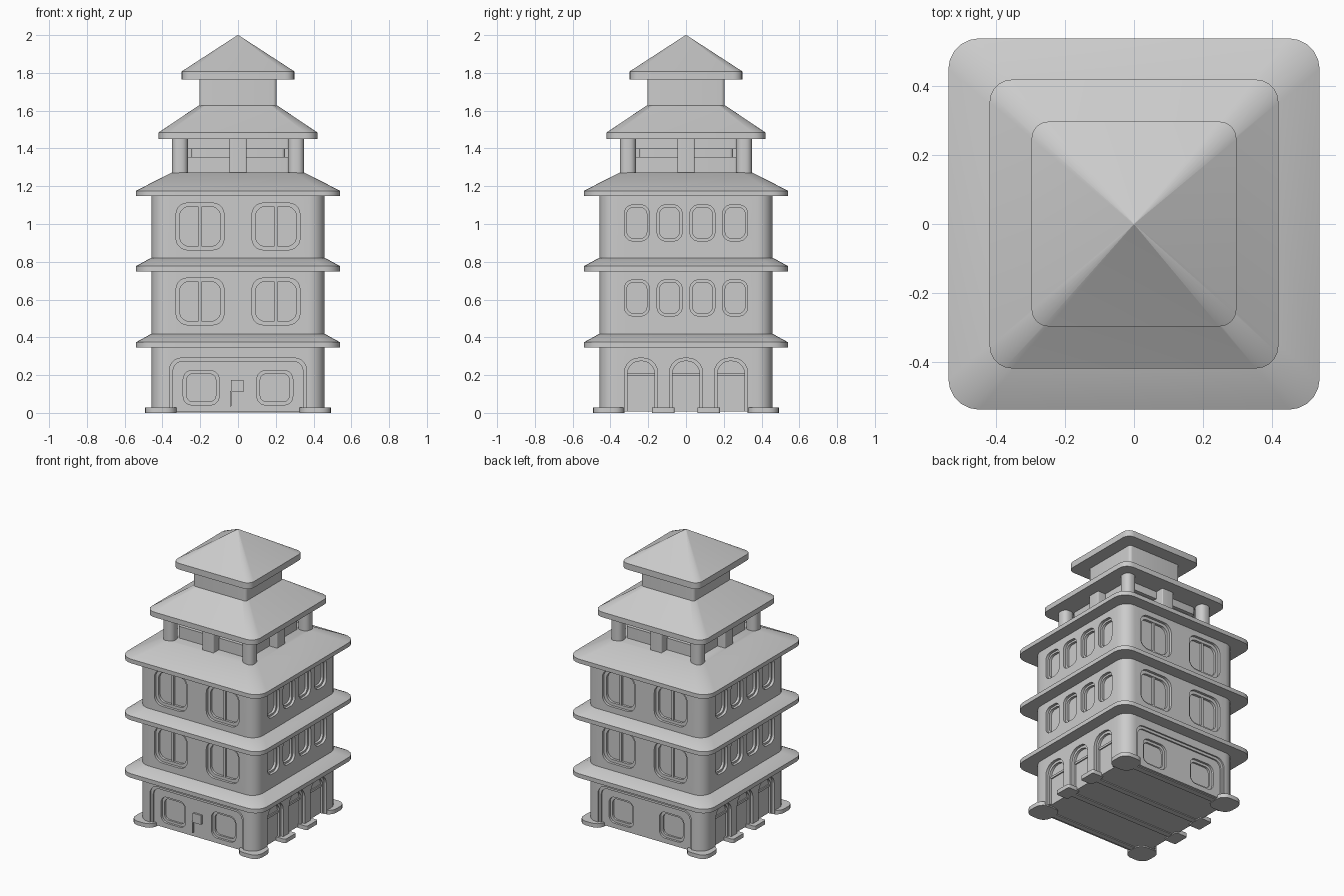
import bpy, bmesh, math
from mathutils import Matrix, Vector

cube = bpy.data.objects.get("Cube")
if cube:
    bpy.data.objects.remove(cube)

stone = bpy.data.materials.new("grey_stone")
stone.use_nodes = True
GREY = (0.6, 0.6, 0.6, 1)
stone.diffuse_color = GREY
stone.node_tree.nodes["Principled BSDF"].inputs["Base Color"].default_value = GREY
parts = []
WALL = 0.457


def finish(name, bm):
    bmesh.ops.recalc_face_normals(bm, faces=bm.faces)
    mesh = bpy.data.meshes.new(name)
    bm.to_mesh(mesh)
    bm.free()
    mesh.materials.append(stone)
    obj = bpy.data.objects.new(name, mesh)
    bpy.context.collection.objects.link(obj)
    parts.append(obj)
    return obj


def outline(u0, u1, v0, v1, r, n=5):
    """Points of a rounded rectangle, counter-clockwise."""
    corners = [(u1 - r, v1 - r), (u0 + r, v1 - r), (u0 + r, v0 + r), (u1 - r, v0 + r)]
    pts = []
    for q, (cu, cv) in enumerate(corners):
        for i in range(n + 1):
            a = (q + i / n) * math.pi / 2
            pts.append((cu + r * math.cos(a), cv + r * math.sin(a)))
    return pts


def skin(bm, rings):
    """Join rings of points into a closed solid."""
    loops = [[bm.verts.new(p) for p in ring] for ring in rings]
    for a, b in zip(loops, loops[1:]):
        for i in range(len(a)):
            j = (i + 1) % len(a)
            bm.faces.new((a[i], a[j], b[j], b[i]))
    bm.faces.new(loops[0][::-1])
    bm.faces.new(loops[-1])


def tier(name, sections):
    """Square solid with rounded corners from (half width, height, radius)."""
    bm = bmesh.new()
    skin(bm, [[(x, y, z) for x, y in outline(-h, h, -h, h, r)] for h, z, r in sections])
    return finish(name, bm)


def pane(bm, side, u, z, r, near, far):
    """Rounded panel on one side; side 0 is front, then quarter turns."""
    turn = Matrix.Rotation(side * math.pi / 2, 3, 'Z')
    skin(bm, [[turn @ Vector((a, -d, b)) for a, b in outline(*u, *z, r)]
              for d in (near, far)])


def block(name, x, y, z, r=0.004, turns=(0,)):
    """Upright rounded block, repeated by quarter turns."""
    bm = bmesh.new()
    for t in turns:
        turn = Matrix.Rotation(t * math.pi / 2, 3, 'Z')
        skin(bm, [[turn @ Vector((a, b, h)) for a, b in outline(*x, *y, r)] for h in z])
    return finish(name, bm)


# Main walls
body = tier("main_walls", [(WALL, 0.008, 0.08), (WALL, 1.2, 0.08)])

# Recesses in steps, from shallow to deep
steps = [bmesh.new() for _ in range(4)]


def recess(level, side, u, z, r, inset, depths):
    for k, d in enumerate(depths):
        e = inset * k
        pane(steps[level + k], side, (u[0] + e, u[1] - e), (z[0] + e, z[1] - e),
             r - e * 0.6, WALL - d, 0.6)


mullions = bmesh.new()
lintels = bmesh.new()
for side in (0, 2):
    for s in (-1, 1):
        c = 0.201 * s
        for z in (0.466, 0.863):
            recess(0, side, (c - 0.127, c + 0.127), (z, z + 0.248), 0.06, 0.02, (0.018, 0.035))
            pane(mullions, side, (c - 0.007, c + 0.007), (z + 0.015, z + 0.233), 0.003, 0.40, 0.437)
        c = 0.195 * s
        recess(2, side, (c - 0.095, c + 0.095), (0.042, 0.224), 0.045, 0.017, (0.035, 0.048))
    recess(0, side, (-0.362, 0.362), (-0.2, 0.29), 0.06, 0.018, (0.01, 0.02))
for side in (1, 3):
    for c in (-0.26, -0.087, 0.087, 0.26):
        for z in (0.513, 0.91):
            recess(0, side, (c - 0.066, c + 0.066), (z, z + 0.191), 0.045, 0.013, (0.018, 0.035))
    for c in (-0.238, 0, 0.238):
        recess(0, side, (c - 0.087, c + 0.087), (-0.2, 0.29), 0.075, 0.016, (0.018, 0.035))
        pane(lintels, side, (c - 0.072, c + 0.072), (0.195, 0.21), 0.003, 0.40, 0.43)

for bm in steps:
    cutter = finish("recess_cutter", bm)
    cutter.hide_render = True
    mod = body.modifiers.new("recess", 'BOOLEAN')
    mod.operation = 'DIFFERENCE'
    mod.solver = 'EXACT'
    mod.object = cutter
    bpy.context.view_layer.objects.active = body
    bpy.ops.object.modifier_apply(modifier=mod.name)
    parts.remove(cutter)
    bpy.data.objects.remove(cutter)
finish("window_mullions", mullions)
finish("arch_lintels", lintels)

# Entrance plate and its post
entrance = bmesh.new()
pane(entrance, 0, (-0.037, 0.03), (0.11, 0.175), 0.004, 0.43, 0.45)
pane(entrance, 0, (-0.043, -0.035), (0.035, 0.115), 0.002, 0.43, 0.45)
finish("entrance_sign", entrance)

# Feet and floor beams
block("corner_feet", (0.325, 0.492), (0.325, 0.492), (0, 0.028), 0.06, range(4))
for s in (-1, 1):
    c = 0.12 * s
    block("side_feet", (0.40, 0.492), (c - 0.06, c + 0.06), (0, 0.028), 0.012, (0, 2))
    for y in (c, 0.4 * s):
        block("floor_beam", (-0.42, 0.42), (y - 0.02, y + 0.02), (0.002, 0.02))

# Eaves and roofs
for z in (0.345, 0.748):
    tier("eave", [(0.54, z, 0.09), (0.54, z + 0.029, 0.09), (0.46, z + 0.073, 0.08)])
tier("lower_roof", [(0.54, 1.147, 0.09), (0.54, 1.176, 0.09), (0.35, 1.273, 0.06)])
tier("middle_roof", [(0.42, 1.449, 0.065), (0.42, 1.485, 0.065), (0.208, 1.627, 0.035)])
tier("top_roof", [(0.298, 1.765, 0.05), (0.298, 1.808, 0.05), (0.002, 2.0, 0.0005)])

# Gallery with posts and rails
tier("gallery_core", [(0.25, 1.26, 0.02), (0.25, 1.47, 0.02)])
tier("gallery_parapet", [(0.275, 1.26, 0.02), (0.275, 1.355, 0.02)])
tier("gallery_rail", [(0.275, 1.397, 0.02), (0.275, 1.46, 0.02)])
block("corner_posts", (0.265, 0.35), (0.265, 0.35), (1.26, 1.46), 0.035, range(4))
block("middle_posts", (0.24, 0.335), (-0.045, 0.045), (1.26, 1.46), 0.006, range(4))

# Neck under the top roof
tier("neck", [(0.205, 1.6, 0.02), (0.205, 1.78, 0.02)])

# Smooth shading with sharp edges kept
bpy.ops.object.select_all(action='DESELECT')
for obj in parts:
    obj.select_set(True)
bpy.context.view_layer.objects.active = body
bpy.ops.object.shade_smooth_by_angle(angle=math.radians(30))
